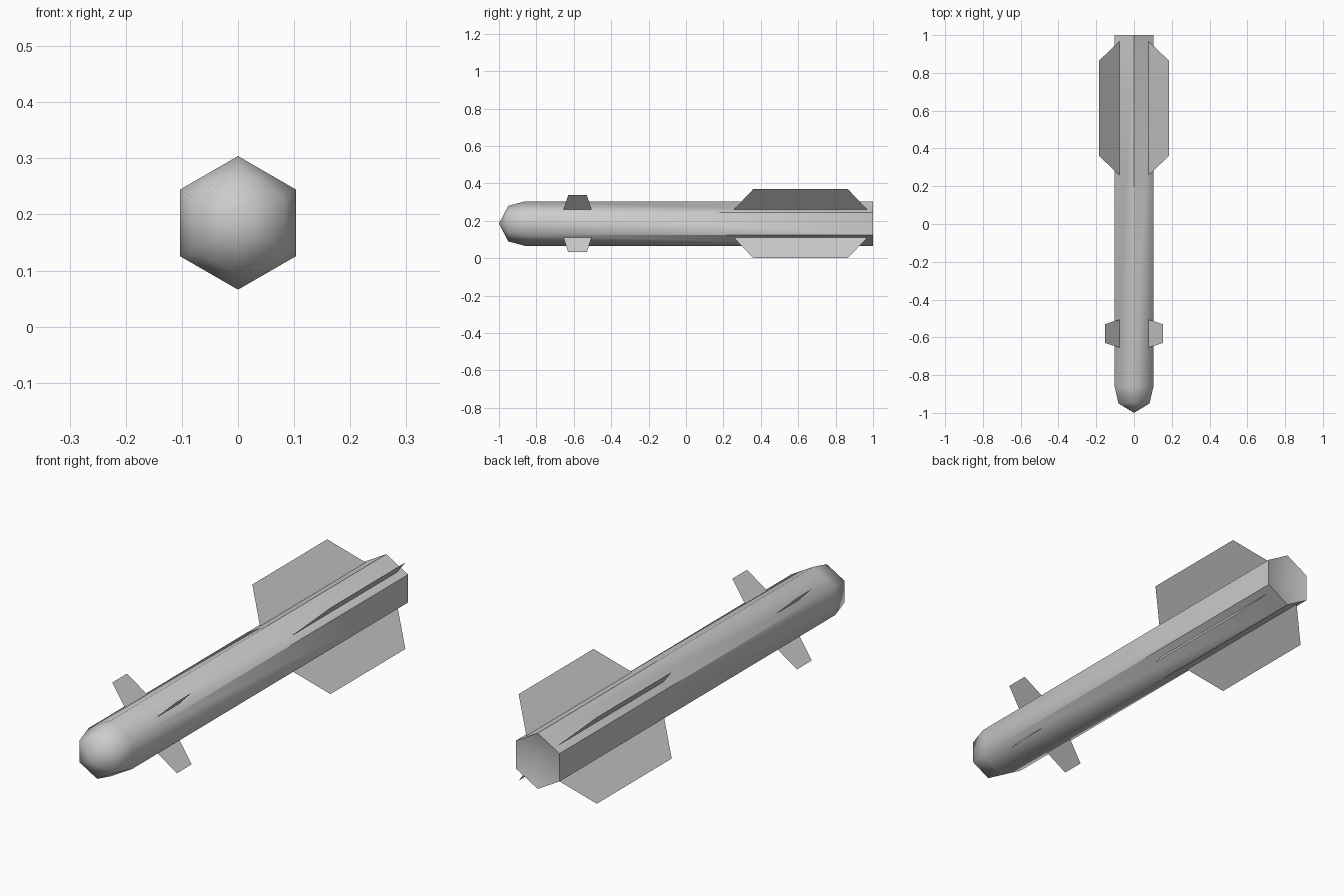
import bpy
import bmesh
import math

cube = bpy.data.objects.get("Cube")
if cube:
    bpy.data.objects.remove(cube, do_unlink=True)

AXIS_Z = 0.185   # height of the body axis
SIDES = 6

grey = bpy.data.materials.new("light_grey")
grey.use_nodes = True
colour = (0.6, 0.6, 0.6, 1)
grey.diffuse_color = colour
grey.node_tree.nodes["Principled BSDF"].inputs["Base Color"].default_value = colour


def make_object(name, bm):
    mesh = bpy.data.meshes.new(name)
    bm.to_mesh(mesh)
    bm.free()
    mesh.materials.append(grey)
    obj = bpy.data.objects.new(name, mesh)
    obj.location.z = AXIS_Z
    bpy.context.collection.objects.link(obj)
    return obj


# Hexagonal body: rings along y, closed by a pointed nose and a dished tail
def build_body():
    bm = bmesh.new()
    rings = []
    for y, r in [(-0.95, 0.095), (-0.86, 0.119), (1.0, 0.119)]:
        angles = [math.tau * i / SIDES for i in range(SIDES)]
        rings.append([bm.verts.new((r * math.sin(a), y, r * math.cos(a))) for a in angles])
    nose = bm.verts.new((0, -1.0, 0))
    tail = bm.verts.new((0, 0.97, 0))
    for i in range(SIDES):
        j = (i + 1) % SIDES
        for a, b in zip(rings, rings[1:]):
            bm.faces.new((a[i], a[j], b[j], b[i]))
        bm.faces.new((nose, rings[0][j], rings[0][i]))
        bm.faces.new((tail, rings[-1][i], rings[-1][j]))
    bmesh.ops.recalc_face_normals(bm, faces=bm.faces)
    return make_object("body", bm)


# Thin sheet fin standing out from the axis at the given angle
def build_fin(name, angle, outline):
    bm = bmesh.new()
    c, s = math.cos(angle), math.sin(angle)
    bm.faces.new([bm.verts.new((r * c, y, r * s)) for r, y in outline])
    return make_object(name, bm)


body = build_body()
bpy.ops.object.select_all(action='DESELECT')
body.select_set(True)
bpy.context.view_layer.objects.active = body
bpy.ops.object.shade_smooth_by_angle(angle=math.radians(59))

# Four diagonal fins in each of two sets (radius, y)
front_outline = [(0.105, -0.655), (0.216, -0.63), (0.216, -0.53), (0.105, -0.505)]
rear_outline = [(0.105, 0.255), (0.261, 0.36), (0.261, 0.865), (0.105, 0.97)]
corners = ["upper_left", "upper_right", "lower_right", "lower_left"]
for i, corner in enumerate(corners):
    angle = math.radians(45 + 90 * i)
    build_fin("front_fin_" + corner, angle, front_outline)
    build_fin("rear_fin_" + corner, angle, rear_outline)
